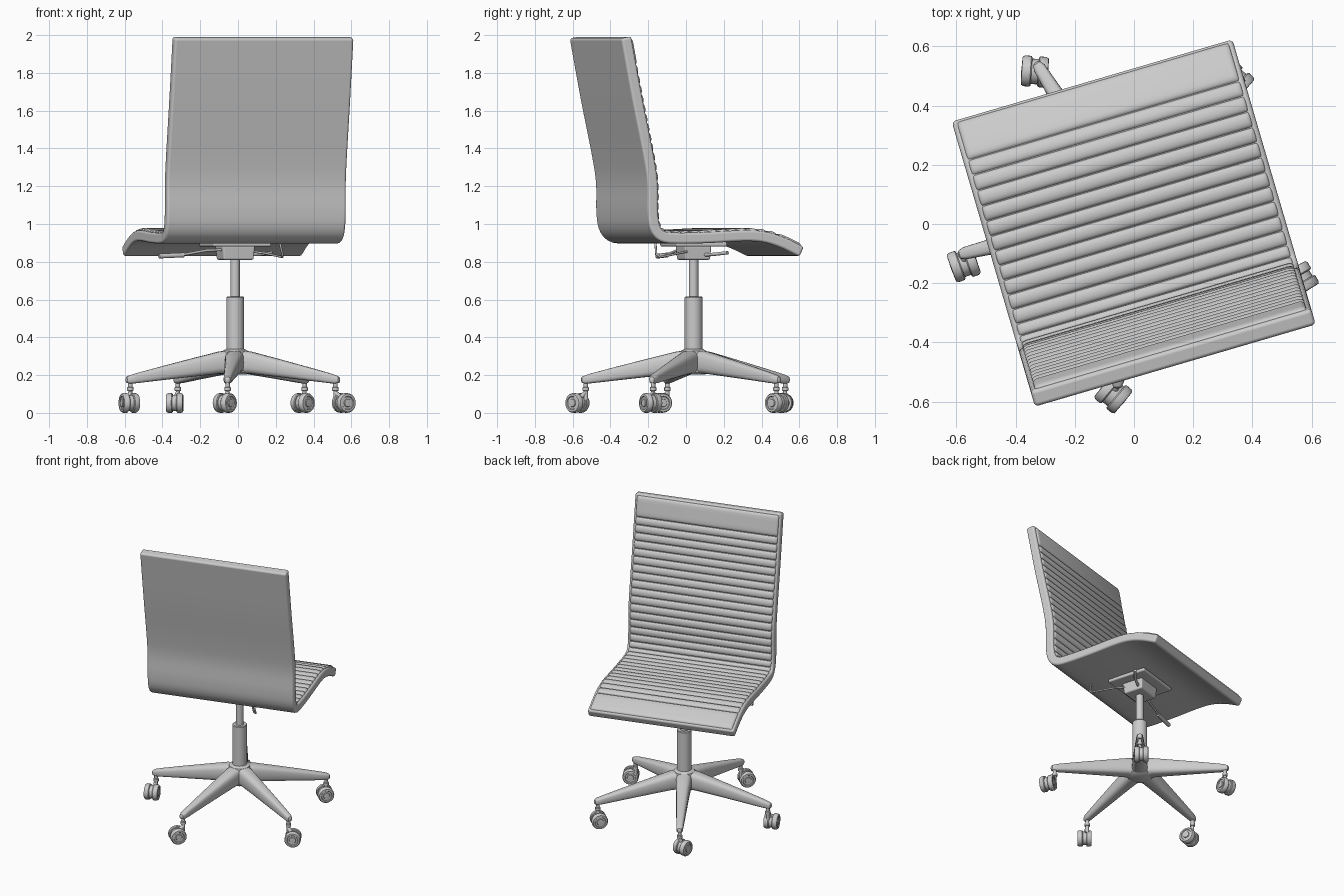
import bpy, math
from math import cos, sin, pi, radians
from mathutils import Vector, Matrix

if "Cube" in bpy.data.objects:
    bpy.data.objects.remove(bpy.data.objects["Cube"])

TURN = radians(16.3)                 # the seat is swivelled on its column
COL = Vector((-0.015, 0.04, 0))      # column axis
SEAT = Matrix.Rotation(TURN, 4, 'Z')


def loft(name, rings, mat=Matrix(), cap=True, closed=True, angle=35):
    """Skin a list of equal-length vertex rings."""
    n = len(rings[0])
    verts = [mat @ Vector(p) for r in rings for p in r]
    faces = []
    for i in range(len(rings) - 1):
        for j in range(n if closed else n - 1):
            k = (j + 1) % n
            faces.append((i*n + j, i*n + k, (i+1)*n + k, (i+1)*n + j))
    if cap:
        faces.append(tuple(range(n))[::-1])
        faces.append(tuple((len(rings)-1)*n + j for j in range(n)))
    me = bpy.data.meshes.new(name)
    me.from_pydata(verts, [], faces)
    ob = bpy.data.objects.new(name, me)
    bpy.context.collection.objects.link(ob)
    bpy.ops.object.select_all(action='DESELECT')
    bpy.context.view_layer.objects.active = ob
    ob.select_set(True)
    bpy.ops.object.mode_set(mode='EDIT')
    bpy.ops.mesh.select_all(action='SELECT')
    bpy.ops.mesh.normals_make_consistent(inside=False)
    bpy.ops.object.mode_set(mode='OBJECT')
    bpy.ops.object.shade_smooth_by_angle(angle=radians(angle))
    return ob


def lathe(name, profile, mat=Matrix(), sides=32):
    """Turn (radius, height) pairs about z."""
    return loft(name, [[(r*cos(2*pi*i/sides), r*sin(2*pi*i/sides), z) for i in range(sides)]
                       for r, z in profile], mat)


def bevel(ob, width, segs=3):
    m = ob.modifiers.new("bevel", 'BEVEL')
    m.width, m.segments, m.limit_method, m.angle_limit = width, segs, 'ANGLE', radians(45)
    m.harden_normals = True


def box(name, hx, hy, z0, z1, mat, taper=1.0, width=0.01):
    sq = [(-1, -1), (1, -1), (1, 1), (-1, 1)]
    ob = loft(name, [[(a*hx*t, b*hy*t, z) for a, b in sq] for z, t in ((z0, taper), (z1, 1))], mat)
    bevel(ob, width)


def rod(name, pts, radius, mat):
    cu = bpy.data.curves.new(name, 'CURVE')
    cu.dimensions, cu.bevel_depth, cu.use_fill_caps, cu.bevel_resolution = '3D', radius, True, 3
    sp = cu.splines.new('POLY')
    sp.points.add(len(pts) - 1)
    for p, co in zip(sp.points, pts):
        p.co = (*(mat @ Vector(co)), 1)
    bpy.context.collection.objects.link(bpy.data.objects.new(name, cu))


# Side profile of the shell (depth, height), from backrest top to seat front
PROFILE = [(-0.472, 1.988), (-0.41, 1.66), (-0.35, 1.37), (-0.327, 1.22), (-0.325, 1.07),
           (-0.313, 0.985), (-0.275, 0.937), (-0.20, 0.925), (-0.02, 0.928), (0.18, 0.938),
           (0.29, 0.931), (0.39, 0.902), (0.497, 0.853)]


def spline(pts, steps=12):
    p = [Vector(q) for q in pts]
    p = [2*p[0] - p[1]] + p + [2*p[-1] - p[-2]]
    out = []
    for i in range(1, len(p) - 2):
        a, b, c, d = p[i-1:i+3]
        for k in range(steps):
            t = k / steps
            out.append(0.5*(2*b + (c-a)*t + (2*a-5*b+4*c-d)*t*t + (3*b-a-3*c+d)*t**3))
    return out + [p[-2]]


LINE = spline(PROFILE)
ARC = [0.0]
for a, b in zip(LINE, LINE[1:]):
    ARC.append(ARC[-1] + (b - a).length)
TOTAL = ARC[-1]


def at(s):
    """Point and upward/forward normal at arc length s."""
    i = max(i for i in range(len(ARC) - 1) if ARC[i] <= s or i == 0)
    p = LINE[i].lerp(LINE[i+1], (s - ARC[i]) / (ARC[i+1] - ARC[i]))
    lo, hi = LINE[max(i-1, 0)], LINE[min(i+2, len(LINE)-1)]
    t = (hi - lo).normalized()
    return p, Vector((-t.y, t.x))


# Seat and backrest shell
HALF, THICK = 0.494, 0.029
rings = []
for i in range(91):
    p, n = at(TOTAL * i / 90)
    a, b = p - n*THICK, p + n*THICK
    rings.append([(-HALF, *a), (HALF, *a), (HALF, *b), (-HALF, *b)])
bevel(loft("seat_shell", rings, SEAT), 0.014)

# Ribbed upholstery: smooth panel at each end, ribs between
END, RIBS = 0.155, 30
step = (TOTAL - 2*END) / RIBS
bands = [(0.012, END)] + [(END + i*step, END + (i+1)*step) for i in range(RIBS)]
bands.append((TOTAL - END, TOTAL - 0.012))
rings = []
for s0, s1 in bands:
    L = s1 - s0
    ts = (0, 0.06, 0.2, 0.4, 0.6, 0.8, 0.94, 1)
    if L > 0.1:
        ts = (0, 0.02, 0.07, 0.15, 0.3, 0.5, 0.7, 0.85, 0.93, 0.98, 1)
    for t in ts:
        p, n = at(s0 + t*L)
        d = min(1, min(t, 1 - t)*L / 0.022)
        f = math.sqrt(1 - (1 - d)**2)
        ring = []
        for e, g in ((0, 0), (0.002, 0.5), (0.007, 0.8), (0.018, 1)):
            q = p + n*(THICK - 0.004 + 0.015*f*g)
            ring.append((-(0.479 - 0.004*(1 - f)) + e, *q))
        rings.append(ring + [(-x, y, z) for x, y, z in ring[::-1]])
loft("ribbed_upholstery", rings, SEAT, cap=False, closed=False, angle=50)

# Tilt mechanism, mounting plate and levers under the seat
MECH = Matrix.Translation(COL) @ SEAT
box("mounting_plate", 0.16, 0.14, 0.88, 0.905, MECH)
box("tilt_mechanism", 0.09, 0.075, 0.81, 0.885, MECH, 0.92)
rod("height_lever", [(-0.05, -0.03, 0.865), (-0.17, -0.04, 0.86), (-0.32, -0.06, 0.835)], 0.007, MECH)
rod("height_lever_paddle", [(-0.30, -0.058, 0.836), (-0.44, -0.07, 0.83)], 0.013, MECH)
rod("tilt_lever", [(0.05, -0.02, 0.86), (0.13, -0.12, 0.845), (0.19, -0.24, 0.825),
                   (0.185, -0.26, 0.84), (0.17, -0.26, 0.90)], 0.006, MECH)
rod("front_lever", [(0.05, 0.03, 0.835), (0.16, 0.07, 0.84), (0.235, 0.12, 0.848)], 0.009, MECH)

# Gas lift column and hub
POST = Matrix.Translation(COL)
lathe("lift_piston", [(0.025, 0.58), (0.025, 0.83)], POST)
lathe("lift_sleeve", [(0.047, 0.30), (0.047, 0.611), (0.043, 0.616)], POST)
lathe("base_hub", [(0.06, 0.203), (0.078, 0.215), (0.082, 0.25), (0.078, 0.30),
                   (0.067, 0.328), (0.05, 0.338)], POST)

# Star base: tapered legs with stems and twin-wheel casters
LEG = [(0.02, 0.052, 0.205, 0.333), (0.09, 0.050, 0.207, 0.325), (0.20, 0.042, 0.195, 0.298),
       (0.40, 0.031, 0.173, 0.247), (0.54, 0.023, 0.157, 0.210), (0.575, 0.021, 0.155, 0.199),
       (0.592, 0.014, 0.159, 0.191), (0.597, 0.006, 0.167, 0.182)]
CASTERS = [(122, -0.335, 0.515, -4), (194, -0.575, -0.135, 20), (266, -0.07, -0.575, -40),
           (338, 0.56, -0.187, -60), (50, 0.342, 0.482, -42)]
WHEEL = [(0.048, 0.011), (0.052, 0.015), (0.052, 0.036), (0.047, 0.044), (0.036, 0.045),
         (0.033, 0.040), (0.022, 0.040), (0.020, 0.045), (0.004, 0.046)]


def power(c):
    return math.copysign(abs(c)**0.65, c)


for k, (ang, cx, cy, axle) in enumerate(CASTERS, 1):
    arm = POST @ Matrix.Rotation(radians(ang), 4, 'Z')
    rings = [[(r, w*power(cos(2*pi*j/20)), (z0+z1)/2 + (z1-z0)/2*power(sin(2*pi*j/20)))
              for j in range(20)] for r, w, z0, z1 in LEG]
    loft(f"base_leg_{k}", rings, arm)
    lathe(f"caster_stem_{k}", [(0.011, 0.07), (0.011, 0.115), (0.017, 0.118), (0.017, 0.135),
                               (0.012, 0.138), (0.012, 0.17)],
          arm @ Matrix.Translation((0.572, 0, 0)), 16)
    hub = (Matrix.Translation((cx, cy, 0.0525)) @ Matrix.Rotation(radians(axle), 4, 'Z')
           @ Matrix.Rotation(pi/2, 4, 'Y'))
    lathe(f"caster_body_{k}", [(0.043, -0.013), (0.043, 0.013)], hub, 24)
    for side, name in ((1, "a"), (-1, "b")):
        lathe(f"caster_wheel_{k}{name}", [(r, side*h) for r, h in WHEEL], hub, 28)
    # bridge from wheel body to stem
    tip = arm @ Vector((0.572, 0, 0.105))
    rod(f"caster_neck_{k}", [(cx, cy, 0.07), tip], 0.013, Matrix())
